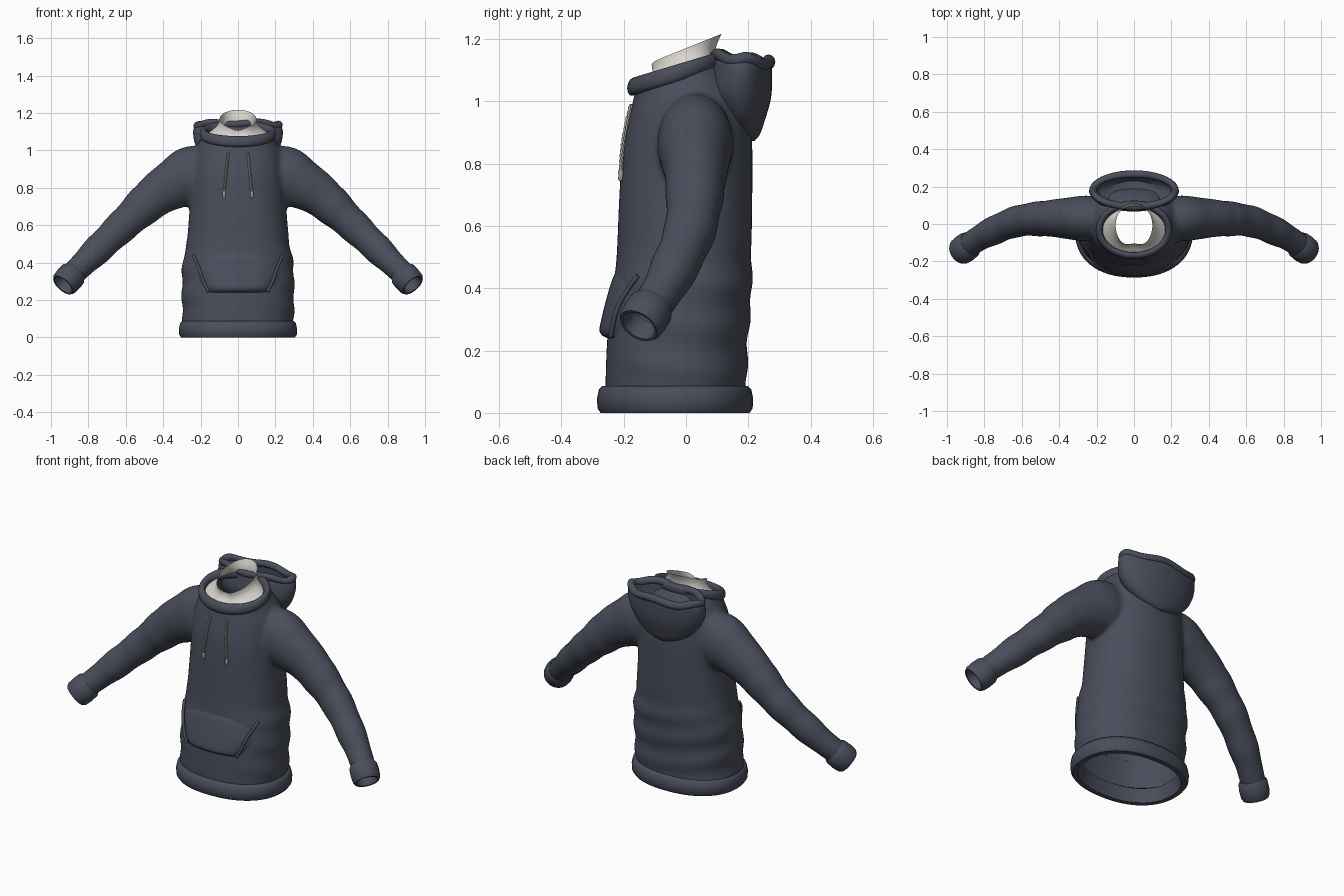
import bpy, bmesh, math
from mathutils import Vector
from mathutils.bvhtree import BVHTree

if "Cube" in bpy.data.objects:
    bpy.data.objects.remove(bpy.data.objects["Cube"])


def material(name, rgb):
    m = bpy.data.materials.new(name)
    m.diffuse_color = (*rgb, 1)
    m.use_nodes = True
    m.node_tree.nodes["Principled BSDF"].inputs["Base Color"].default_value = m.diffuse_color
    return m


NAVY = material("slate_fabric", (0.068, 0.076, 0.105))
CREAM = material("cream_lining", (0.68, 0.66, 0.60))
CORD = material("grey_cord", (0.36, 0.34, 0.30))


def smooth_rows(rows, steps):
    """Catmull-Rom interpolation of equal-length tuples."""
    out = []
    for i in range(len(rows) - 1):
        p = [rows[max(0, min(len(rows) - 1, i + k))] for k in (-1, 0, 1, 2)]
        for s in range(steps):
            t = s / steps
            out.append(tuple(0.5 * (2 * b + (c - a) * t + (2 * a - 5 * b + 4 * c - d) * t * t
                                    + (3 * b - a - 3 * c + d) * t ** 3) for a, b, c, d in zip(*p)))
    return out + [tuple(rows[-1])]


def loft(bm, rings, caps=False, loop=False, closed=True):
    """Skin a list of rings with quads."""
    vs = [[bm.verts.new(p) for p in r] for r in rings]
    n = len(vs[0])
    for i in range(len(vs) if loop else len(vs) - 1):
        a, b = vs[i], vs[(i + 1) % len(vs)]
        for j in range(n if closed else n - 1):
            k = (j + 1) % n
            bm.faces.new((a[j], a[k], b[k], b[j]))
    if caps:
        bm.faces.new(vs[0][::-1])
        bm.faces.new(vs[-1])


def finish(bm, name, mat, angle=50):
    bmesh.ops.recalc_face_normals(bm, faces=bm.faces)
    me = bpy.data.meshes.new(name)
    bm.to_mesh(me)
    bm.free()
    ob = bpy.data.objects.new(name, me)
    bpy.context.collection.objects.link(ob)
    me.materials.append(mat)
    bpy.ops.object.select_all(action='DESELECT')
    ob.select_set(True)
    bpy.context.view_layer.objects.active = ob
    bpy.ops.object.shade_smooth_by_angle(angle=math.radians(angle))
    return ob


def oval(cy, rx, ry, z, tilt=0.0, n=64, e=2.0):
    """Horizontal superellipse that can tip backward."""
    pts = []
    for i in range(n):
        a = 2 * math.pi * i / n
        c, s = math.cos(a), math.sin(a)
        x = rx * math.copysign(abs(c) ** (2 / e), c)
        y = ry * math.copysign(abs(s) ** (2 / e), s)
        pts.append(Vector((x, cy + y, z + tilt * y)))
    return pts


def tube_rings(path, radii, n=24, aim=Vector((0, 1, 0))):
    """Elliptical sections along a path."""
    rings = []
    for i, p in enumerate(path):
        t = (path[min(i + 1, len(path) - 1)] - path[max(i - 1, 0)]).normalized()
        s = (aim - t * aim.dot(t)).normalized()
        u = t.cross(s)
        ra, rb = radii[i]
        rings.append([p + s * ra * math.cos(2 * math.pi * k / n) + u * rb * math.sin(2 * math.pi * k / n)
                      for k in range(n)])
    return rings


# Body volume: z, front y, back y, half width, tilt
torso = [(.05, -.258, .195, .295, 0), (.12, -.258, .195, .298, 0), (.25, -.252, .200, .30, 0),
         (.40, -.235, .212, .296, 0), (.50, -.223, .210, .275, 0), (.70, -.214, .213, .258, 0),
         (.85, -.203, .213, .25, 0), (.95, -.185, .205, .24, .03), (1.0, -.175, .185, .228, .10),
         (1.04, -.17, .15, .208, .24), (1.08, -.162, .112, .188, .31), (1.105, -.155, .10, .178, .32)]
bm = bmesh.new()
rings = []
for z, yf, yb, hw, tilt in smooth_rows(torso, 6):
    ring = oval((yf + yb) / 2, hw, (yb - yf) / 2, z, tilt, e=2.25)
    fade = max(0, min(1, (0.6 - z) * 4))
    for p in ring:  # soft cloth folds
        k = 1 + 0.016 * fade * math.sin(44 * z + 6 * p.x + 5 * p.y)
        p.x *= k
        if p.y > 0:
            p.y *= 1 + (k - 1) * 1.5
    rings.append(ring)
loft(bm, rings, caps=True)

# Sleeve volumes: x, y, z, depth radius, height radius
sleeve = [(.10, .03, .87, .10, .13), (.24, .03, .865, .122, .16), (.34, .03, .82, .113, .136),
          (.45, .03, .75, .098, .113), (.62, .015, .595, .084, .088), (.78, -.05, .44, .074, .076),
          (.88, -.11, .342, .062, .062), (.925, -.142, .295, .055, .055)]
for side in (1, -1):
    rows = smooth_rows(sleeve, 6)
    path = [Vector((side * r[0], r[1], r[2])) for r in rows]
    rad = []
    for r in rows:
        k = 1 + (0.03 * math.sin(52 * r[0]) if r[0] > .45 else 0)
        rad.append((r[3] * k, r[4] * k))
    loft(bm, tube_rings(path, rad, 32), caps=True)
raw = finish(bm, "hoodie_body", NAVY)

# Blend torso and sleeves, then open neck, waist and wrists
m = raw.modifiers.new("blend", 'REMESH')
m.mode = 'VOXEL'
m.voxel_size = 0.012
m = raw.modifiers.new("relax", 'SMOOTH')
m.factor = 0.5
m.iterations = 8
evaluated = raw.evaluated_get(bpy.context.evaluated_depsgraph_get())
bm = bmesh.new()
bm.from_mesh(evaluated.to_mesh())
evaluated.to_mesh_clear()
bpy.data.objects.remove(raw)
CUFF_A, CUFF_B = Vector((.876, -.108, .345)), Vector((.942, -.157, .272))
axis = (CUFF_B - CUFF_A).normalized()
drop = []
for f in bm.faces:
    c = f.calc_center_median()
    wrist = (Vector((abs(c.x), c.y, c.z)) - CUFF_A).dot(axis) > 0.04 and abs(c.x) > 0.8
    if c.z < 0.062 or c.z - 0.32 * (c.y + 0.025) > 1.086 or wrist:
        drop.append(f)
bmesh.ops.delete(bm, geom=drop, context='FACES')
surface = BVHTree.FromBMesh(bm)
finish(bm, "hoodie_body", NAVY, 80)


def front(x, z, off):
    """Point lying on the chest, pushed forward by off."""
    hit = surface.ray_cast(Vector((x, -1, z)), Vector((0, 1, 0)))[0]
    return Vector((x, (hit.y if hit else -0.1) - off, z))


# Waistband: rolled hem with an inner wall
bm = bmesh.new()
hem = [(-.045, .075), (-.03, .0), (-.004, .0), (.006, .015), (.008, .045), (.002, .075), (-.010, .087), (-.03, .086)]
loft(bm, [oval(-.035, .308 + d, .243 + d, z, e=2.25) for d, z in hem], loop=True)
finish(bm, "waistband", NAVY)

# Cuffs
for side, label in ((1, "left"), (-1, "right")):
    bm = bmesh.new()
    prof = [(0, .056), (-.004, .066), (.012, .075), (.05, .077), (.085, .074), (.099, .066),
            (.098, .057), (.08, .052), (.03, .05)]
    start = Vector((side * CUFF_A.x, CUFF_A.y, CUFF_A.z))
    d = Vector((side * axis.x, axis.y, axis.z))
    s = (Vector((0, 1, 0)) - d * d.y).normalized()
    u = d.cross(s)
    loft(bm, [[start + d * t + (s * math.cos(a) + u * math.sin(a)) * r
               for a in (2 * math.pi * k / 32 for k in range(32))] for t, r in prof])
    finish(bm, label + "_cuff", NAVY)

# Collar: flattened roll around the tilted neck opening
bm = bmesh.new()
loft(bm, [oval(-.032, .186 + .019 * math.cos(a), .138 + .019 * math.cos(a), 1.089 + .029 * math.sin(a), .30)
          for a in (2 * math.pi * k / 12 for k in range(12))], loop=True)
finish(bm, "collar", NAVY)

# Neck lining: cone with a slanted, notched top edge
bm = bmesh.new()
rings = []
base, top = oval(-.03, .178, .130, 1.075, .30), oval(-.008, .098, .122, 1.168, .40)
for p in top:
    if p.y < 0:
        notch = math.exp(-(p.x / .04) ** 2)
        p.y += .025 * notch
        p.z -= .012 * notch
for i in range(9):
    t = i / 8
    rings.append([b.lerp(c, t) - Vector((b.x, b.y, 0)) * .12 * math.sin(math.pi * t) for b, c in zip(base, top)])
loft(bm, rings)
finish(bm, "neck_lining", CREAM)

# Hood: hanging pouch, outside then inside
hood = [(.875, .20, .03, .02), (.90, .193, .11, .045), (.95, .178, .18, .076), (1.02, .17, .225, .103),
        (1.09, .176, .24, .10), (1.13, .18, .23, .094), (1.125, .18, .20, .078), (1.06, .18, .19, .078),
        (1.01, .18, .12, .05)]
bm = bmesh.new()
loft(bm, [oval(cy, rx, ry, z, -.1) for z, cy, rx, ry in smooth_rows(hood, 3)], caps=True)
finish(bm, "hood", NAVY)

# Hood rim: slightly wavy roll
bm = bmesh.new()
rings = []
for k in range(12):
    a = 2 * math.pi * k / 12
    ring = oval(.18, .219 + .02 * math.cos(a), .087 + .02 * math.cos(a), 1.134 + .02 * math.sin(a), -.12)
    for i, p in enumerate(ring):
        p.z += .007 * math.sin(2 * math.pi * i / 64 * 5 + .5)
    rings.append(ring)
loft(bm, rings, loop=True)
finish(bm, "hood_rim", NAVY)

# Pouch pocket: puffed panel following the belly
bm = bmesh.new()
rings = []
for i, (w,) in enumerate(smooth_rows([(.165,), (.205,), (.232,), (.215,), (.13,)], 5)):
    v = i / 20
    puff = .036 * min(1, v * 8) ** .5 * (1 - v) ** .6
    rings.append([front(w * u, .238 + .215 * v, -.004 + puff * (1 - abs(u) ** 5))
                  for u in (j / 14 - 1 for j in range(29))])
loft(bm, rings, closed=False)
finish(bm, "front_pocket", NAVY, 70)

for side, label in ((1, "left"), (-1, "right")):
    # Pocket opening trim
    pts = smooth_rows([(.158, .245, .016), (.185, .30, .022), (.205, .36, .02), (.238, .44, .006)], 5)
    path = [front(side * x, z, o) for x, z, o in pts]
    bm = bmesh.new()
    loft(bm, tube_rings(path, [(.008, .008)] * len(path), 10), caps=True)
    finish(bm, label + "_pocket_trim", NAVY)

    # Drawstring: two twisted strands with a knotted end
    bm = bmesh.new()
    core = [front(side * (.052 + .022 * i / 60), .99 - .215 * i / 60, .006) for i in range(61)]
    for phase in (0, math.pi):
        path = [p + Vector((math.cos(i * .65 + phase), math.sin(i * .65 + phase), 0)) * .0035
                for i, p in enumerate(core)]
        loft(bm, tube_rings(path, [(.0042, .0042)] * 61, 8), caps=True)
    end = core[-1]
    tip = [end + Vector((0, 0, dz)) for dz in (.008, .0, -.012, -.024, -.03)]
    loft(bm, tube_rings(tip, [(.005,) * 2, (.009,) * 2, (.008,) * 2, (.009,) * 2, (.005,) * 2], 10), caps=True)
    finish(bm, label + "_drawstring", CORD)
